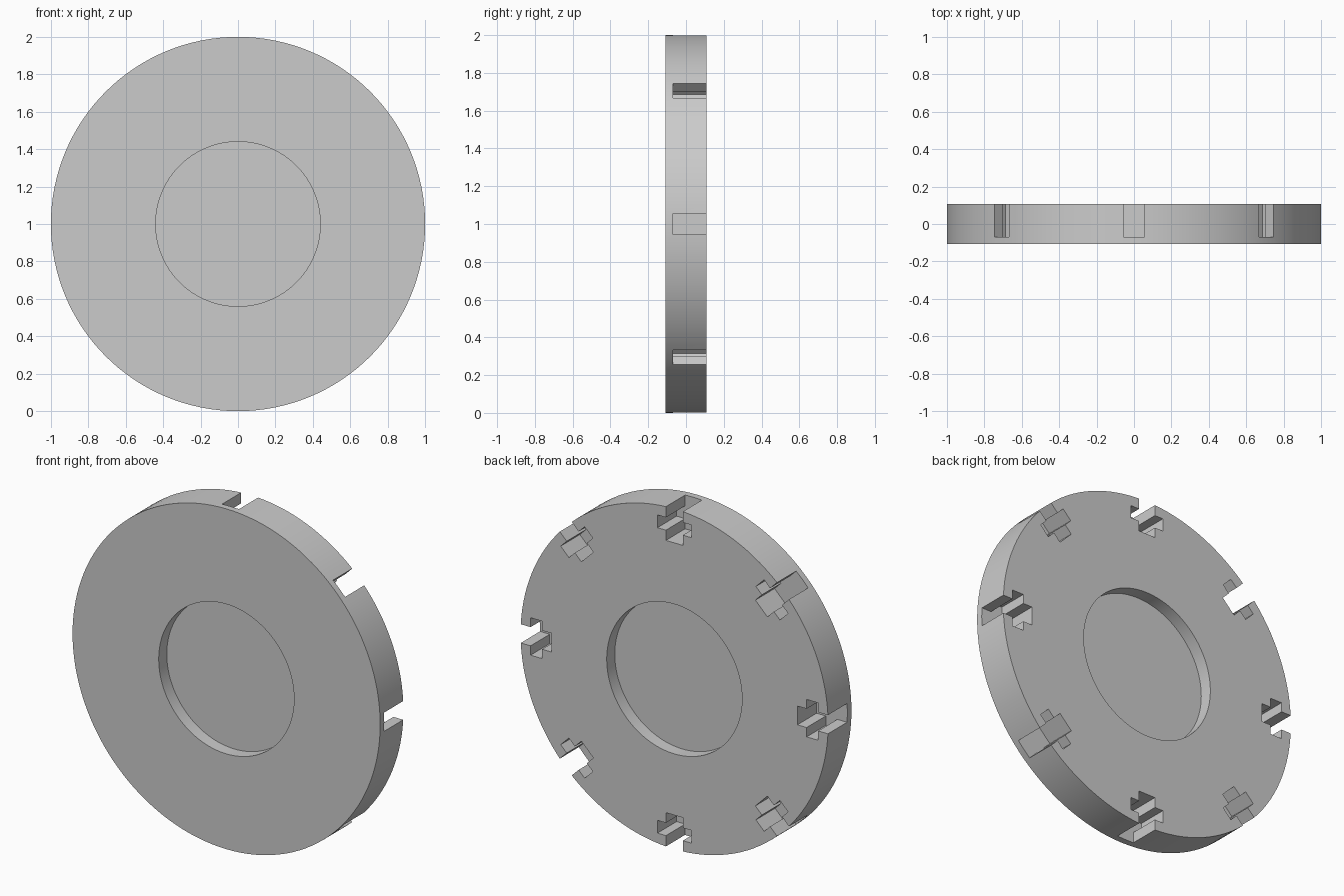
import bpy
import bmesh
from math import cos, sin, pi, radians
from mathutils import Matrix, Vector

cube = bpy.data.objects.get("Cube")
if cube:
    bpy.data.objects.remove(cube, do_unlink=True)

RADIUS = 1.0
HALF_THICK = 0.108
RECESS_RADIUS = 0.44
RECESS_DEPTH = 0.075
SLOT_FLOOR = -0.07
SLOT_COUNT = 8
CENTRE = Vector((0, 0, RADIUS))

grey = bpy.data.materials.new("light_grey")
grey.use_nodes = True
colour = (0.6, 0.6, 0.6, 1)
grey.diffuse_color = colour
grey.node_tree.nodes["Principled BSDF"].inputs["Base Color"].default_value = colour


def make_object(name, bm):
    bmesh.ops.recalc_face_normals(bm, faces=bm.faces)
    mesh = bpy.data.meshes.new(name)
    bm.to_mesh(mesh)
    bm.free()
    mesh.materials.append(grey)
    obj = bpy.data.objects.new(name, mesh)
    bpy.context.collection.objects.link(obj)
    return obj


# Disc with a round recess on both faces, turned from a half profile
web = HALF_THICK - RECESS_DEPTH
half = [(0, web), (RECESS_RADIUS, web), (RECESS_RADIUS, HALF_THICK), (RADIUS, HALF_THICK)]
profile = half + [(r, -y) for r, y in reversed(half)]
bm = bmesh.new()
verts = [bm.verts.new(CENTRE + Vector((r, y, 0))) for r, y in profile]
edges = [bm.edges.new(pair) for pair in zip(verts, verts[1:])]
bmesh.ops.spin(bm, geom=verts + edges, cent=CENTRE, axis=(0, 1, 0),
               angle=2 * pi, steps=128, use_merge=True)
bmesh.ops.remove_doubles(bm, verts=bm.verts, dist=1e-5)
disc = make_object("disc", bm)

# Cross-shaped slots around the rim, open to the back and the outer edge
slot, arm = 0.055, 0.11
side = [(0.8, slot), (0.86, slot), (0.86, arm), (0.935, arm), (0.935, slot), (1.1, slot)]
outline = side + [(r, -w) for r, w in reversed(side)]
bm = bmesh.new()
for i in range(SLOT_COUNT):
    turn = Matrix.Rotation(2 * pi * i / SLOT_COUNT, 3, 'Y')
    points = [CENTRE + turn @ Vector((r, SLOT_FLOOR, w)) for r, w in outline]
    face = bm.faces.new([bm.verts.new(p) for p in points])
    grown = bmesh.ops.extrude_face_region(bm, geom=[face], use_keep_orig=True)
    moved = [v for v in grown["geom"] if isinstance(v, bmesh.types.BMVert)]
    bmesh.ops.translate(bm, verts=moved, vec=(0, 0.3, 0))
cutter = make_object("slot_cutter", bm)
cutter.hide_render = True

# Cut the slots and drop the cutter
cut = disc.modifiers.new("slots", 'BOOLEAN')
cut.operation = 'DIFFERENCE'
cut.solver = 'EXACT'
cut.object = cutter
bpy.ops.object.select_all(action='DESELECT')
disc.select_set(True)
bpy.context.view_layer.objects.active = disc
bpy.ops.object.modifier_apply(modifier=cut.name)
bpy.data.objects.remove(cutter, do_unlink=True)
bpy.ops.object.shade_smooth_by_angle(angle=radians(25))
